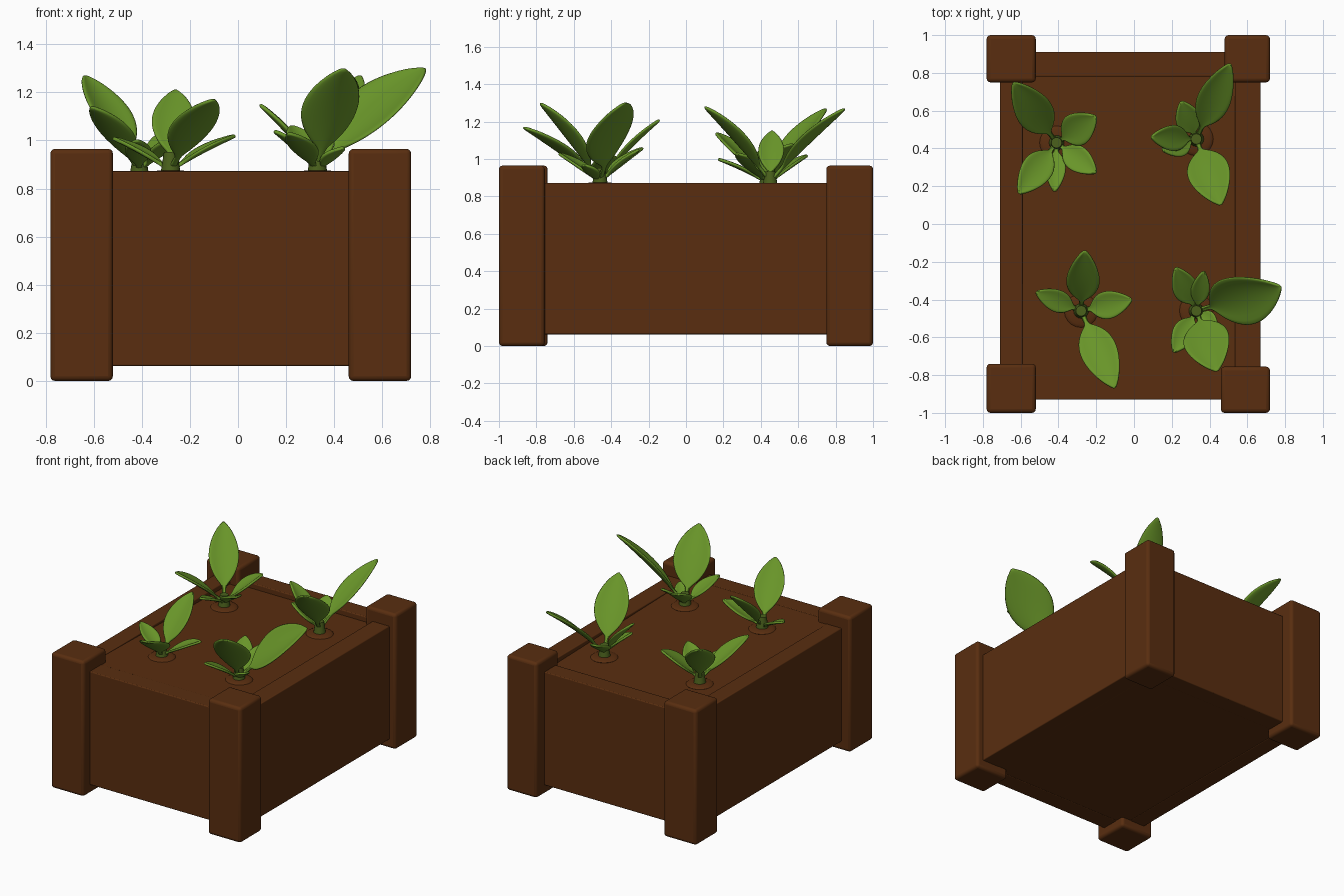
import bpy, bmesh, math
from mathutils import Vector

cube = bpy.data.objects.get("Cube")
if cube:
    bpy.data.objects.remove(cube, do_unlink=True)


def material(name, rgb):
    mat = bpy.data.materials.new(name)
    mat.use_nodes = True
    mat.diffuse_color = (*rgb, 1)
    mat.node_tree.nodes["Principled BSDF"].inputs["Base Color"].default_value = (*rgb, 1)
    return mat


WOOD = material("brown wood", (0.10, 0.027, 0.005))
LEAF = material("leaf green", (0.14, 0.30, 0.022))
STEM = material("stem green", (0.07, 0.12, 0.012))


def finish(name, bm, mat, bevel=0, angle=40):
    bmesh.ops.recalc_face_normals(bm, faces=bm.faces)
    mesh = bpy.data.meshes.new(name)
    bm.to_mesh(mesh)
    bm.free()
    mesh.materials.append(mat)
    ob = bpy.data.objects.new(name, mesh)
    bpy.context.collection.objects.link(ob)
    if bevel:
        mod = ob.modifiers.new("rounded edges", "BEVEL")
        mod.width, mod.segments = bevel, 3
    bpy.ops.object.select_all(action="DESELECT")
    ob.select_set(True)
    bpy.context.view_layer.objects.active = ob
    bpy.ops.object.shade_smooth_by_angle(angle=math.radians(angle))
    return ob


def box(name, low, high, bevel, back_drop=0):
    """Box between two corners; back_drop lowers its rear top edge."""
    bm = bmesh.new()
    bmesh.ops.create_cube(bm, size=1)
    low, high = Vector(low), Vector(high)
    for v in bm.verts:
        rear_top = v.co.y > 0 and v.co.z > 0
        v.co = [low[i] + (v.co[i] + 0.5) * (high[i] - low[i]) for i in range(3)]
        if rear_top:
            v.co.z -= back_drop
    return finish(name, bm, WOOD, bevel)


# Corner posts
for name, x0, x1, y0, y1 in (
        ("front_right_post", -0.78, -0.52, -1, -0.74),
        ("front_left_post", 0.46, 0.72, -1, -0.755),
        ("back_right_post", -0.78, -0.52, 0.75, 1),
        ("back_left_post", 0.48, 0.72, 0.75, 1)):
    box(name, (x0, y0, 0), (x1, y1, 0.965), 0.02)

# Side walls, base and soil
BOTTOM, RIM = 0.063, 0.872
box("right_wall", (-0.71, -0.9, BOTTOM), (-0.59, 0.88, RIM), 0.006)
box("left_wall", (0.535, -0.9, BOTTOM), (0.67, 0.88, RIM), 0.006)
box("front_wall", (-0.68, -0.93, BOTTOM), (0.64, -0.8, RIM), 0.006)
box("back_wall", (-0.68, 0.78, BOTTOM), (0.64, 0.91, RIM), 0.006)
box("soil", (-0.6, -0.81, BOTTOM + 0.002), (0.54, 0.79, 0.87), 0, back_drop=0.035)


def leaf(name, base, tip, width, roll):
    """Cupped leaf blade swept along a gentle arc from base to tip."""
    base, tip = Vector(base), Vector(tip)
    span = tip - base
    bend = base + Vector((span.x * 0.38, span.y * 0.38, span.z * 0.48))
    side = Vector((-span.y, span.x, 0)).normalized()
    normal = span.cross(side).normalized()
    across = side * math.cos(roll) + normal * math.sin(roll)
    lift = span.cross(across).normalized()
    bm = bmesh.new()
    rows, cols, previous = 18, 6, None
    for r in range(rows + 1):
        t = r / rows
        centre = base.lerp(bend, t).lerp(bend.lerp(tip, t), t)
        u = max(0, (t - 0.22) / 0.78)
        half = max(0.012 if t < 0.5 else 0.004,
                   width / 2 * max(0, math.sin(math.pi * u ** 0.95)) ** 0.7)
        row = []
        for c in range(cols + 1):
            s = 2 * c / cols - 1
            row.append(bm.verts.new(centre + across * s * half + lift * s * s * half * 0.22))
        if previous:
            for c in range(cols):
                bm.faces.new((previous[c], previous[c + 1], row[c + 1], row[c]))
        previous = row
    ob = finish(name, bm, LEAF, angle=60)
    thick = ob.modifiers.new("thickness", "SOLIDIFY")
    thick.thickness, thick.offset = 0.016, 0
    soft = ob.modifiers.new("soft edge", "SUBSURF")
    soft.levels = soft.render_levels = 1


def plant(name, x, y, ground, leaves):
    # Stem
    bm = bmesh.new()
    bmesh.ops.create_cone(bm, cap_ends=True, segments=16, radius1=0.045, radius2=0.028, depth=0.11)
    bmesh.ops.translate(bm, verts=bm.verts, vec=(x, y, ground + 0.035))
    finish(name + "_stem", bm, STEM)
    # Heaped soil around the stem
    bm = bmesh.new()
    bmesh.ops.create_uvsphere(bm, u_segments=20, v_segments=10, radius=0.09)
    for v in bm.verts:
        v.co = (v.co.x + x, v.co.y + y, v.co.z * 0.17 + ground)
    finish(name + "_mound", bm, WOOD, angle=60)
    # Leaves: tip position, width, roll
    for i, (tx, ty, tz, width, roll) in enumerate(leaves):
        leaf(f"{name}_leaf_{i + 1}", (x, y, 0.875), (tx, ty, tz), width, roll)


plant("front_right_plant", -0.28, -0.46, 0.862, (
    (-0.1, -0.87, 1.17, 0.2, 0),
    (-0.26, -0.14, 1.21, 0.18, 0),
    (-0.52, -0.36, 1.01, 0.12, 0),
    (-0.01, -0.4, 1.02, 0.15, 0)))
plant("back_right_plant", -0.41, 0.43, 0.843, (
    (-0.64, 0.75, 1.27, 0.2, 0),
    (-0.2, 0.57, 1.08, 0.18, 0),
    (-0.2, 0.27, 1.03, 0.14, 0),
    (-0.42, 0.17, 1, 0.11, 0),
    (-0.61, 0.16, 1.14, 0.17, 0)))
plant("back_left_plant", 0.33, 0.45, 0.843, (
    (0.51, 0.85, 1.27, 0.18, 0),
    (0.46, 0.1, 1.28, 0.23, 0),
    (0.09, 0.46, 1.15, 0.14, 0),
    (0.25, 0.65, 1.02, 0.14, 0),
    (0.15, 0.39, 1.04, 0.13, 0)))
plant("front_left_plant", 0.33, -0.46, 0.862, (
    (0.78, -0.33, 1.3, 0.31, 0.45),
    (0.44, -0.78, 1.3, 0.25, 0),
    (0.22, -0.23, 1.06, 0.14, 0),
    (0.37, -0.25, 1.05, 0.1, 0),
    (0.21, -0.68, 1.03, 0.13, 0),
    (0.44, -0.55, 0.97, 0.1, 0)))
